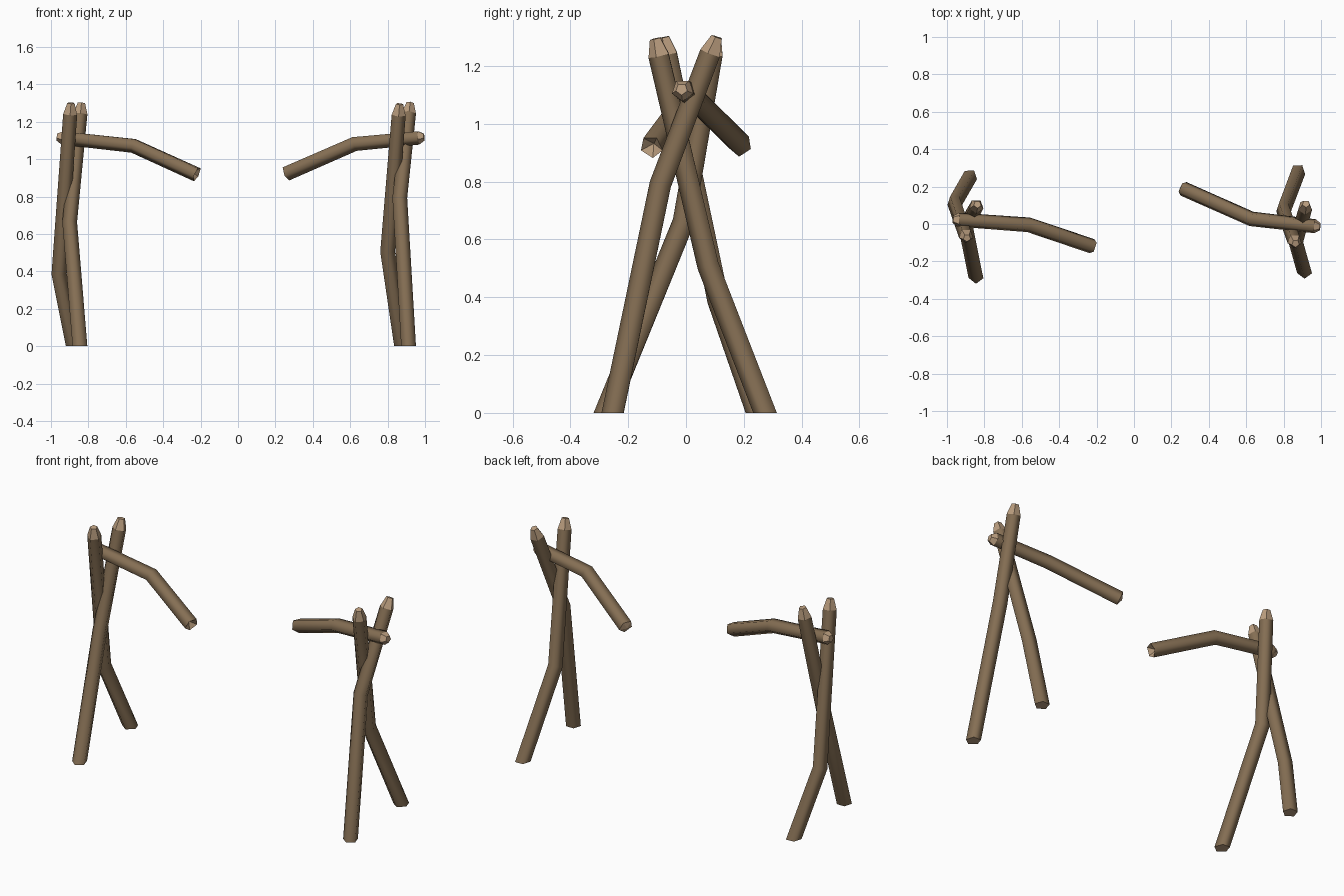
import bpy, bmesh, math
from mathutils import Vector

if "Cube" in bpy.data.objects:
    bpy.data.objects.remove(bpy.data.objects["Cube"])

SIDES = 5
R = 0.0415


def material(name, rgb):
    m = bpy.data.materials.new(name)
    m.diffuse_color = (*rgb, 1.0)
    m.use_nodes = True
    m.node_tree.nodes["Principled BSDF"].inputs["Base Color"].default_value = m.diffuse_color
    return m


BARK = material("brown bark", (0.235, 0.158, 0.088))
CUT = material("pale cut wood", (0.50, 0.345, 0.215))


def ring(bm, centre, axis, radius):
    """Pentagonal ring of vertices square to the axis."""
    ref = Vector((0, 1, 0)) if abs(axis.z) > 0.7 else Vector((0, 0, 1))
    u = axis.cross(ref).normalized()
    v = u.cross(axis).normalized()
    out = []
    for i in range(SIDES):
        a = 2 * math.pi * i / SIDES - math.pi / 2
        out.append(bm.verts.new(centre + radius * (u * math.cos(a) + v * math.sin(a))))
    return out


def bridge(bm, a, b, mat, smooth):
    for i in range(SIDES):
        j = (i + 1) % SIDES
        f = bm.faces.new((a[i], a[j], b[j], b[i]))
        f.material_index, f.smooth = mat, smooth


def log(name, points, foot=False, tip=0.06, tip_scale=0.5, lean=(0, 0, 0), start_dent=0.0):
    """Bent log: the path runs from foot or broken end to the chopped tip."""
    p0, p1, p2 = (Vector(p) for p in points)
    d0, d1 = (p1 - p0).normalized(), (p2 - p1).normalized()
    bm = bmesh.new()
    a = ring(bm, p0, d0, R)
    if foot:  # cut the foot level with the ground
        for v in a:
            v.co -= d0 * (v.co.z / d0.z)
    b = ring(bm, p1, (d0 + d1).normalized(), R)
    c = ring(bm, p2 - d1 * tip, d1, R * 0.95)
    t = ring(bm, p2 + Vector(lean), d1, R * tip_scale)
    bridge(bm, a, b, 0, True)
    bridge(bm, b, c, 0, True)
    # chopped tip
    bridge(bm, c, t, 1, False)
    bm.faces.new(t).material_index = 1
    # foot, or hollow / bulging broken end
    if foot:
        bm.faces.new(a).material_index = 1
    else:
        m = bm.verts.new(p0 + d0 * start_dent)
        for i in range(SIDES):
            bm.faces.new((a[i], m, a[(i + 1) % SIDES])).material_index = 1
    bmesh.ops.recalc_face_normals(bm, faces=bm.faces)
    for e in bm.edges:
        if len({f.material_index for f in e.link_faces}) > 1:
            e.smooth = False
    me = bpy.data.meshes.new(name)
    bm.to_mesh(me)
    bm.free()
    me.materials.append(BARK)
    me.materials.append(CUT)
    ob = bpy.data.objects.new(name, me)
    bpy.context.collection.objects.link(ob)
    return ob


# crossed legs, left and right
log("left_front_leg", [(-0.845, -0.275, 0), (-0.90, -0.005, 0.66), (-0.837, 0.105, 1.30)], foot=True)
log("left_back_leg", [(-0.88, 0.25, 0), (-0.958, 0.115, 0.39), (-0.893, -0.075, 1.30)], foot=True)
log("right_front_leg", [(0.912, -0.25, 0), (0.865, -0.085, 0.79), (0.92, 0.108, 1.30)], foot=True)
log("right_back_leg", [(0.875, 0.277, 0), (0.80, 0.08, 0.51), (0.864, -0.105, 1.295)], foot=True)

# broken rail halves, from the broken end to the outer tip
log("left_rail", [(-0.22, -0.12, 0.92), (-0.56, -0.005, 1.075), (-0.968, 0.025, 1.12)],
    tip=0.03, start_dent=0.03)
log("right_rail", [(0.26, 0.19, 0.925), (0.625, 0.028, 1.085), (0.995, -0.015, 1.12)],
    tip=0.03, start_dent=-0.015)
